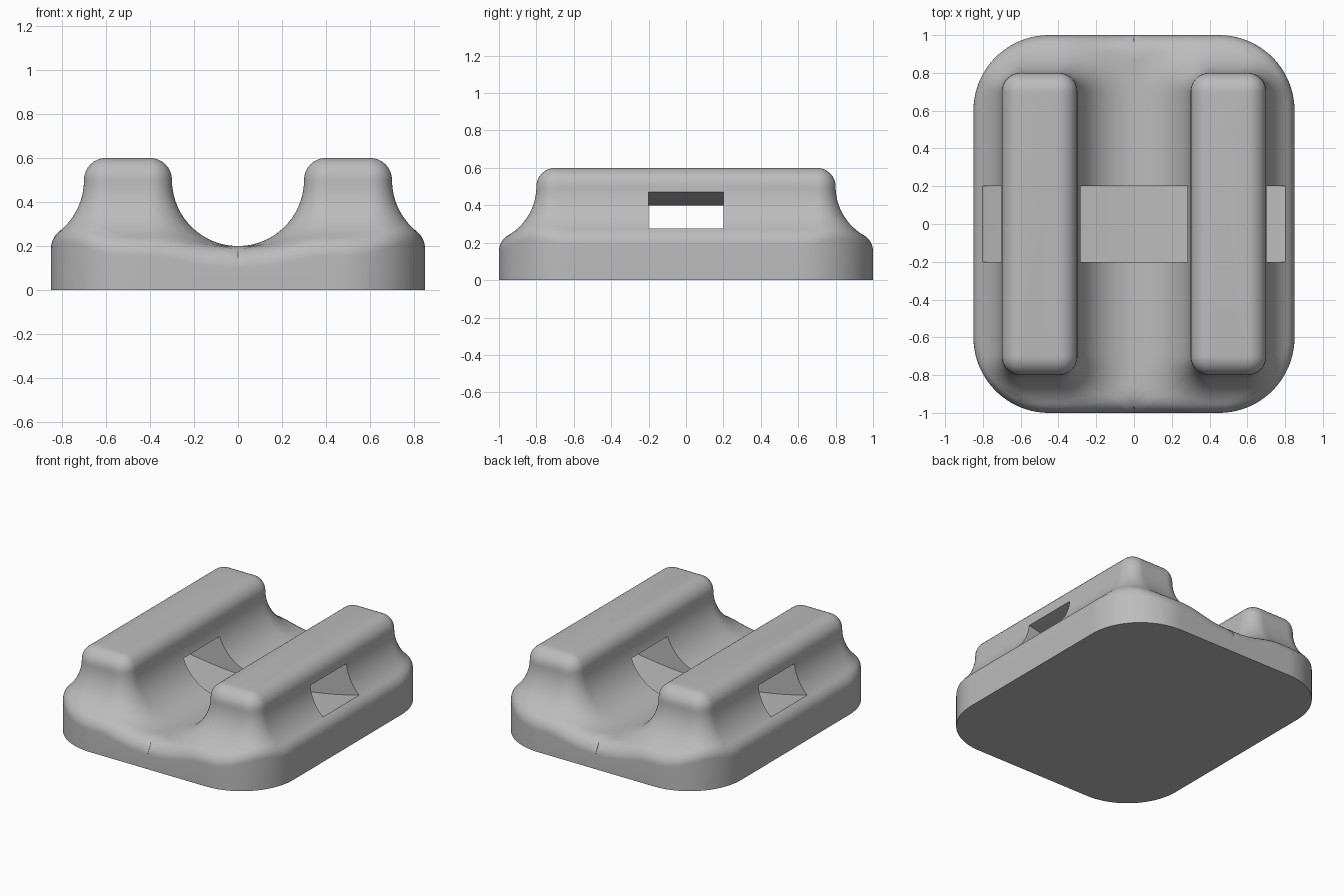
import bpy, bmesh
from math import pi, sin, cos, sqrt, hypot, atan2

if "Cube" in bpy.data.objects:
    bpy.data.objects.remove(bpy.data.objects["Cube"])

FLARE = 0.3      # concave radius between rails and base
ROUND = 0.1      # convex radius on every outer edge
BASE_Z = 0.2
SHOULDER = BASE_Z + FLARE
ARC, LONG, SHORT = 16, 40, 10


def rounded_rect(x, y, hx, hy, r):
    """Signed distance to a rounded rectangle, with its outward direction."""
    qx, qy = abs(x) - hx + r, abs(y) - hy + r
    sx, sy = (1 if x >= 0 else -1), (1 if y >= 0 else -1)
    if qx > 0 and qy > 0:
        d = hypot(qx, qy)
        return d - r, (sx * qx / d, sy * qy / d)
    if qx > qy:
        return qx - r, (sx, 0)
    return qy - r, (0, sy)


def base_edge(x, y):
    return rounded_rect(x, y, 0.85, 1.0, 0.4)


def rail_edge(x, y):
    return rounded_rect(x - 0.5, y, 0.2, 0.8, ROUND)


def height(x, y, d):
    """Flared surface around the rail, rounded over along the base outline."""
    z = SHOULDER - sqrt(FLARE**2 - max(0, FLARE - d)**2)
    sd, n = base_edge(x, y)
    run = ROUND + sd
    if run > 0:
        run = min(run, ROUND)
        dc, g = rail_edge(x - n[0] * run, y - n[1] * run)
        lean = max(0, FLARE - dc)
        big = FLARE + ROUND
        if run > ROUND * lean / big * (n[0] * g[0] + n[1] * g[1]):
            ball = SHOULDER - sqrt(big**2 - lean**2)
            z = min(z, ball + sqrt(ROUND**2 - run**2))
    return z


def rail_stations():
    """Corner-centre points and outward directions round the rail."""
    out = []
    corners = [(0.6, 0.7), (0.4, 0.7), (0.4, -0.7), (0.6, -0.7)]
    for k, (cx, cy) in enumerate(corners):
        angles = [pi / 2 * (k + i / ARC) for i in range(ARC + 1)]
        if cx < 0.5:    # a station aimed exactly at the middle of the base end
            angles.append(atan2((1 - abs(cy)) * (1 if cy > 0 else -1), -cx) % (2 * pi))
        out += [(cx, cy, cos(a), sin(a)) for a in sorted(angles)]
        nx, ny = corners[(k + 1) % 4]
        steps = SHORT if k % 2 == 0 else LONG
        a = pi / 2 * (k + 1)
        out += [(cx + (nx - cx) * i / steps, cy + (ny - cy) * i / steps, cos(a), sin(a))
                for i in range(1, steps)]
    return out


def reach(x, y, dx, dy):
    """Distance from the rail wall to the base outline or the centre plane."""
    lo, hi = 0, 2
    for _ in range(50):
        m = (lo + hi) / 2
        px, py = x + dx * m, y + dy * m
        if px > 0 and base_edge(px, py)[0] < 0:
            lo = m
        else:
            hi = m
    return lo


# Body half: rail top, flare, rounded rim and side wall
bm = bmesh.new()
columns, feet = [], []
for cx, cy, dx, dy in rail_stations():
    col = []
    for i in range(8):
        a = pi / 2 * (1 - i / 8)
        r = ROUND * cos(a)
        col.append(bm.verts.new((cx + dx * r, cy + dy * r, SHOULDER + ROUND * sin(a))))
    sx, sy = cx + dx * ROUND, cy + dy * ROUND
    length = reach(sx, sy, dx, dy)
    rim = min(0.12, length / 2)
    dists = [(length - rim) * (1 - cos(pi / 2 * i / 14)) for i in range(14)]
    dists += [length - rim * (1 - sin(pi / 2 * i / 12)) for i in range(13)]
    for d in dists:
        x, y = sx + dx * d, sy + dy * d
        col.append(bm.verts.new((0 if x < 1e-4 else x, y, height(x, y, d))))
    columns.append(col)
    end = col[-1].co
    on_rim = base_edge(end.x, end.y)[0] > -1e-4
    feet.append(bm.verts.new((end.x, end.y, 0)) if on_rim else None)

count = len(columns)
for i in range(count):
    j = (i + 1) % count
    a, b = columns[i], columns[j]
    for k in range(len(a) - 1):
        bm.faces.new((a[k], a[k + 1], b[k + 1], b[k]))
    if feet[i] and feet[j]:
        bm.faces.new((a[-1], feet[i], feet[j], b[-1]))
bm.faces.new([c[0] for c in columns])
bm.faces.new([f for f in feet if f])
bmesh.ops.remove_doubles(bm, verts=bm.verts, dist=1e-5)

# Mirror to the other side and weld on the centre plane
half = bm.verts[:] + bm.edges[:] + bm.faces[:]
copy = bmesh.ops.duplicate(bm, geom=half)["geom"]
for v in copy:
    if isinstance(v, bmesh.types.BMVert):
        v.co.x = -v.co.x
bmesh.ops.remove_doubles(bm, verts=bm.verts, dist=1e-4)
bmesh.ops.recalc_face_normals(bm, faces=bm.faces)


def make_object(name, mesh_data):
    mesh = bpy.data.meshes.new(name)
    mesh_data.to_mesh(mesh)
    mesh_data.free()
    obj = bpy.data.objects.new(name, mesh)
    bpy.context.collection.objects.link(obj)
    return obj


body = make_object("mount_body", bm)

# Curved strap slot through both rails
cut = bmesh.new()
STEPS = 40


def slot_arc(radius, low):
    xs = [-1 + 2 * i / STEPS for i in range(STEPS + 1)]
    return [(x, low + radius - sqrt(radius**2 - x * x)) for x in xs]


profile = slot_arc(3.1, 0.17) + slot_arc(2.9, 0.384)[::-1]
face = cut.faces.new([cut.verts.new((x, -0.2, z)) for x, z in profile])
side = bmesh.ops.extrude_face_region(cut, geom=[face])["geom"]
for v in side:
    if isinstance(v, bmesh.types.BMVert):
        v.co.y = 0.2
bmesh.ops.recalc_face_normals(cut, faces=cut.faces)
cutter = make_object("slot_cutter", cut)
cutter.hide_render = True

mod = body.modifiers.new("strap_slot", "BOOLEAN")
mod.operation, mod.solver, mod.object = "DIFFERENCE", "EXACT", cutter
bpy.ops.object.select_all(action="DESELECT")
body.select_set(True)
bpy.context.view_layer.objects.active = body
bpy.ops.object.modifier_apply(modifier=mod.name)
bpy.data.objects.remove(cutter)
bpy.ops.object.shade_smooth_by_angle(angle=pi / 5)

# Plain grey plastic
grey = bpy.data.materials.new("grey_plastic")
grey.use_nodes = True
colour = (0.5, 0.5, 0.5, 1)
grey.diffuse_color = colour
grey.node_tree.nodes["Principled BSDF"].inputs["Base Color"].default_value = colour
body.data.materials.clear()
body.data.materials.append(grey)
